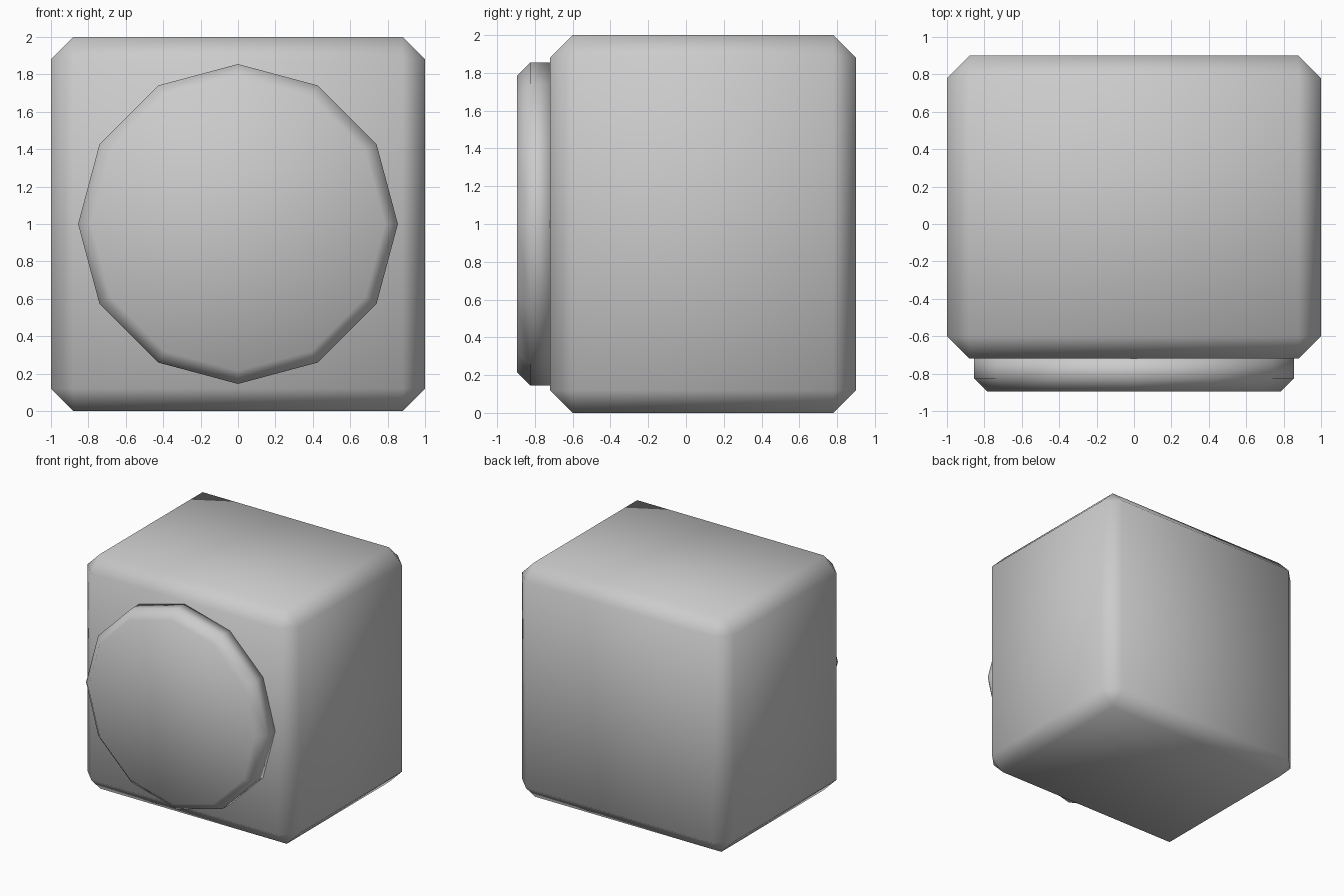
import bpy, math

if "Cube" in bpy.data.objects:
    bpy.data.objects.remove(bpy.data.objects["Cube"])

def finish(obj, name):
    obj.name = name
    obj.data.name = name
    for p in obj.data.polygons:
        p.use_smooth = True

# Chamfered box body
bpy.ops.mesh.primitive_cube_add(size=1, location=(0, 0.09, 1))
body = bpy.context.object
body.scale = (2, 1.62, 2)
bpy.ops.object.transform_apply(location=False, rotation=False, scale=True)
bevel = body.modifiers.new("edge_chamfer", "BEVEL")
bevel.width = 0.12
bevel.segments = 1
finish(body, "body")

# Twelve-sided front disc: rings of (radius, y), from the body to the front face
SIDES, RINGS = 12, [(0.855, -0.715), (0.855, -0.825), (0.785, -0.895)]
verts = [(r * math.cos(2 * math.pi * i / SIDES), y, 1 + r * math.sin(2 * math.pi * i / SIDES))
         for r, y in RINGS for i in range(SIDES)]
faces = [(k * SIDES + i, k * SIDES + (i + 1) % SIDES,
          (k + 1) * SIDES + (i + 1) % SIDES, (k + 1) * SIDES + i)
         for k in range(2) for i in range(SIDES)]
faces += [tuple(range(SIDES))[::-1], tuple(range(2 * SIDES, 3 * SIDES))]
mesh = bpy.data.meshes.new("front_disc")
mesh.from_pydata(verts, [], faces)
disc = bpy.data.objects.new("front_disc", mesh)
bpy.context.collection.objects.link(disc)
finish(disc, "front_disc")

# Consistent outward normals on the disc
import bmesh
bm = bmesh.new()
bm.from_mesh(mesh)
bmesh.ops.recalc_face_normals(bm, faces=bm.faces)
bm.to_mesh(mesh)
bm.free()
